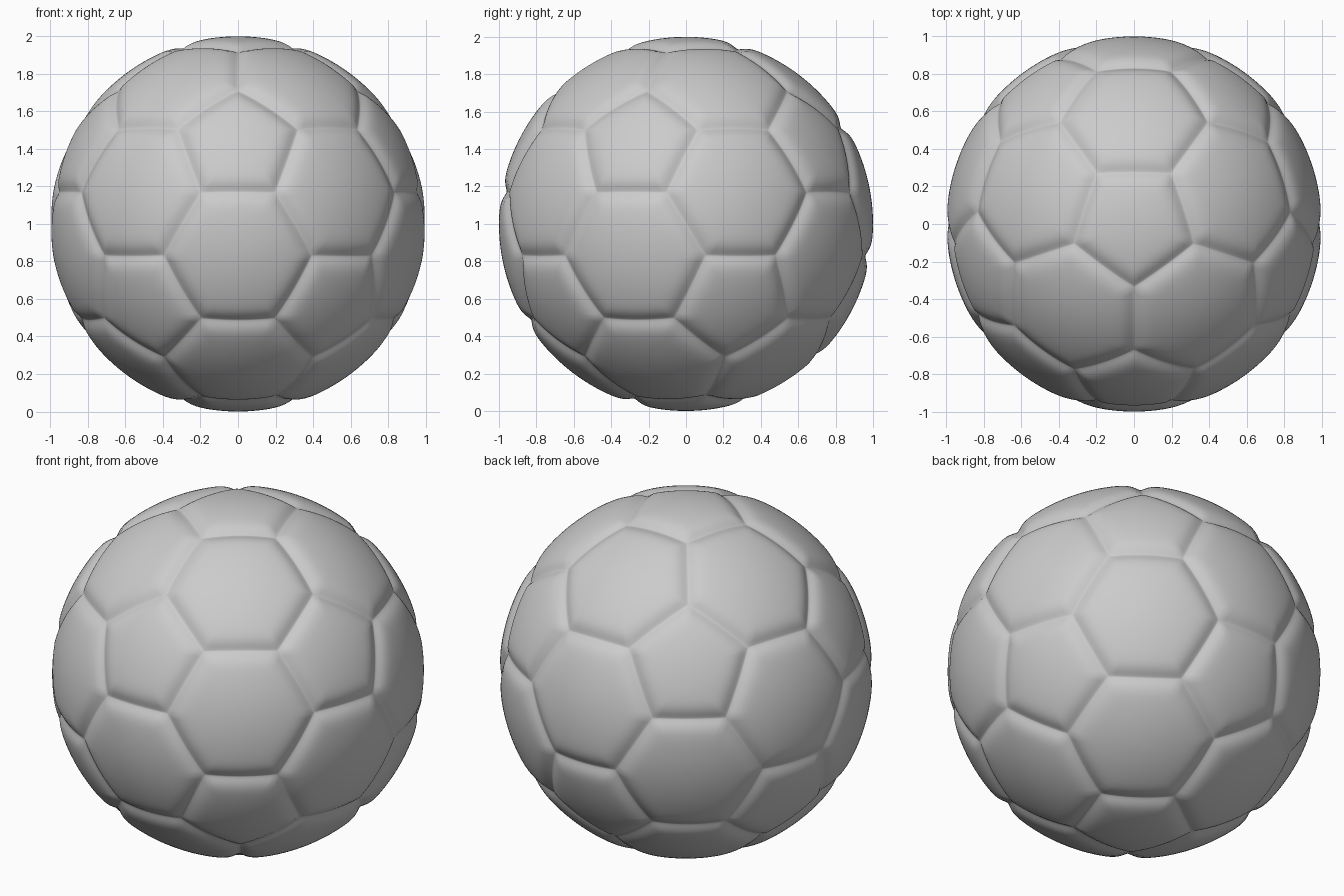
import bpy, bmesh
from math import asin, exp, radians
from mathutils import Matrix, Vector

if "Cube" in bpy.data.objects:
    bpy.data.objects.remove(bpy.data.objects["Cube"])

SEAM_DEPTH, SEAM_WIDTH = 0.026, 0.045
COLS = 12
# inset fractions from the seam (0) to the panel centre (1), denser near the seam
ROWS = [(i / 18) ** 1.6 for i in range(19)]

# Panel layout: icosahedron with a corner on the z axis, corners cut to a third
cage = bmesh.new()
bmesh.ops.create_icosphere(cage, subdivisions=1, radius=1,
                           matrix=Matrix.Rotation(radians(-90), 4, 'Z'))
bmesh.ops.bevel(cage, geom=cage.verts[:], offset=100 / 3, offset_type='PERCENT',
                segments=1, affect='VERTICES')

# Inflated panels: each wedge (edge to panel centre) is a grid pushed to the sphere
ball = bmesh.new()
for face in cage.faces:
    corners = [v.co.normalized() for v in face.verts]
    centre = sum(corners, Vector()) / len(corners)
    for a, b in zip(corners, corners[1:] + corners[:1]):
        side = a.cross(b).normalized()
        grid = []
        for s in ROWS:
            row = []
            for i in range(COLS + 1):
                p = a.lerp(b, i / COLS).lerp(centre, s).normalized()
                dist = asin(max(0, min(1, abs(p.dot(side)))))
                r = 1 - SEAM_DEPTH * exp(-(dist / SEAM_WIDTH) ** 1.5)
                row.append(ball.verts.new(p * r + Vector((0, 0, 1))))
            grid.append(row)
        for lo, hi in zip(grid, grid[1:]):
            for i in range(COLS):
                ball.faces.new((lo[i], lo[i + 1], hi[i + 1], hi[i]))
cage.free()
bmesh.ops.remove_doubles(ball, verts=ball.verts[:], dist=0.0002)
bmesh.ops.recalc_face_normals(ball, faces=ball.faces[:])
for f in ball.faces:
    f.smooth = True

mesh = bpy.data.meshes.new("panelled_ball")
ball.to_mesh(mesh)
ball.free()
obj = bpy.data.objects.new("panelled_ball", mesh)
bpy.context.collection.objects.link(obj)
